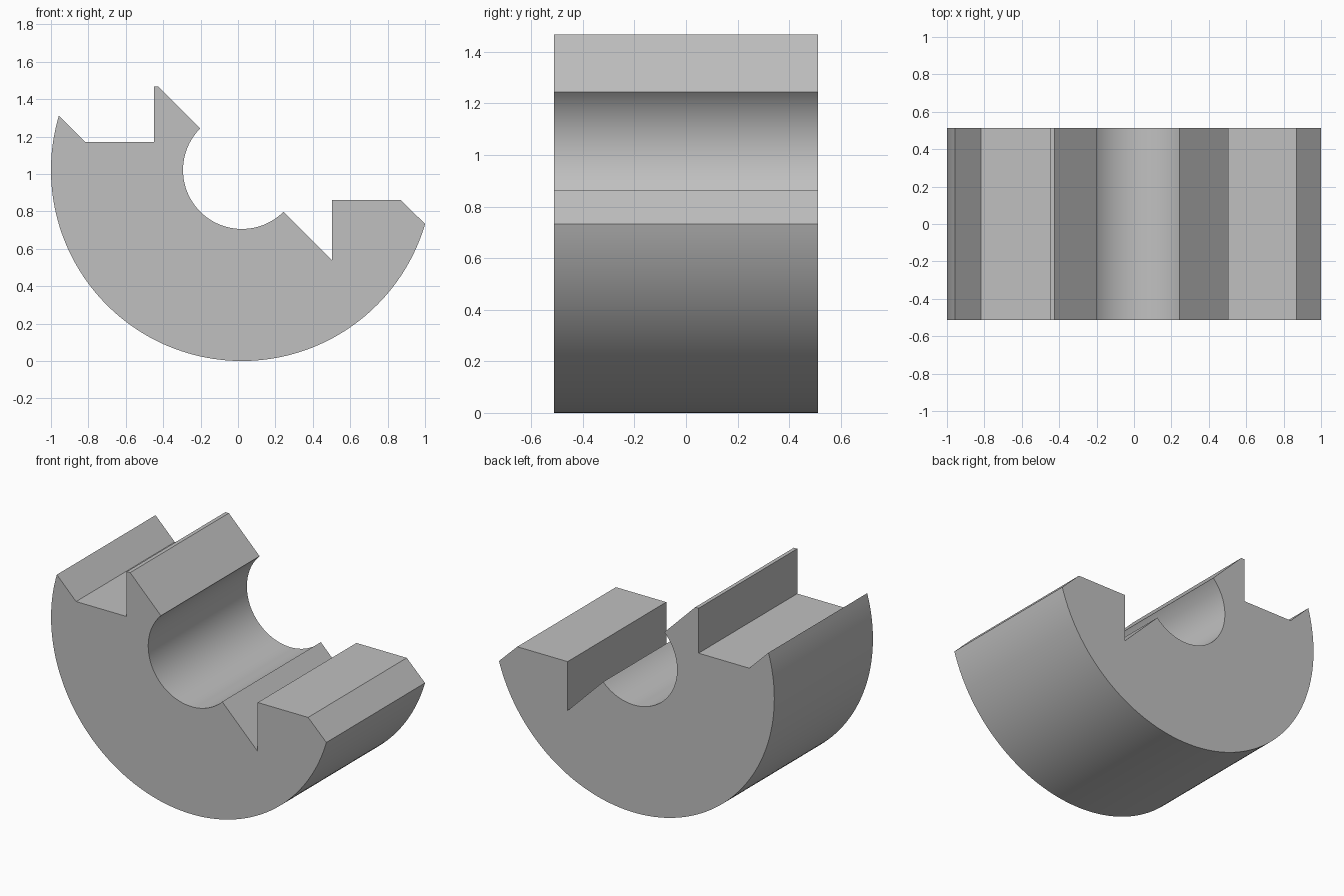
import bpy, bmesh
from math import radians, cos, sin
from mathutils import Vector

cube = bpy.data.objects.get("Cube")
if cube:
    bpy.data.objects.remove(cube, do_unlink=True)

CENTRE_X, CENTRE_Z = 0.021, 1.021
OUTER_R, BORE_R = 1.021, 0.315
HALF_DEPTH = 0.512


def arc(radius, start, end, steps):
    """Points along an arc about the shared axis, in degrees."""
    angles = [radians(start + (end - start) * i / steps) for i in range(steps + 1)]
    return [(CENTRE_X + radius * cos(a), CENTRE_Z + radius * sin(a)) for a in angles]


# Grey material
grey = bpy.data.materials.new("plain grey")
grey.use_nodes = True
colour = (0.53, 0.53, 0.53, 1)
grey.diffuse_color = colour
grey.node_tree.nodes["Principled BSDF"].inputs["Base Color"].default_value = colour

# Profile: outer curve, right shoulder and notch, bore, left lip and step
profile = arc(OUTER_R, 163.5, 343.6, 96)
profile += [(0.868, 0.862), (0.502, 0.862), (0.502, 0.54)]
profile += arc(BORE_R, 315, 135, 64)
profile += [(-0.425, 1.467), (-0.45, 1.467), (-0.45, 1.172), (-0.818, 1.172)]

# Extrude the profile from front to back
bm = bmesh.new()
front = bm.faces.new([bm.verts.new((x, -HALF_DEPTH, z)) for x, z in profile])
result = bmesh.ops.extrude_face_region(bm, geom=[front], use_keep_orig=True)
back = [v for v in result["geom"] if isinstance(v, bmesh.types.BMVert)]
bmesh.ops.translate(bm, verts=back, vec=Vector((0, 2 * HALF_DEPTH, 0)))
bmesh.ops.recalc_face_normals(bm, faces=bm.faces)

mesh = bpy.data.meshes.new("half_bearing_block")
bm.to_mesh(mesh)
bm.free()
mesh.materials.append(grey)
block = bpy.data.objects.new("half_bearing_block", mesh)
bpy.context.collection.objects.link(block)

# Smooth curves, crisp corners
bpy.ops.object.select_all(action='DESELECT')
block.select_set(True)
bpy.context.view_layer.objects.active = block
bpy.ops.object.shade_smooth_by_angle(angle=radians(20))
